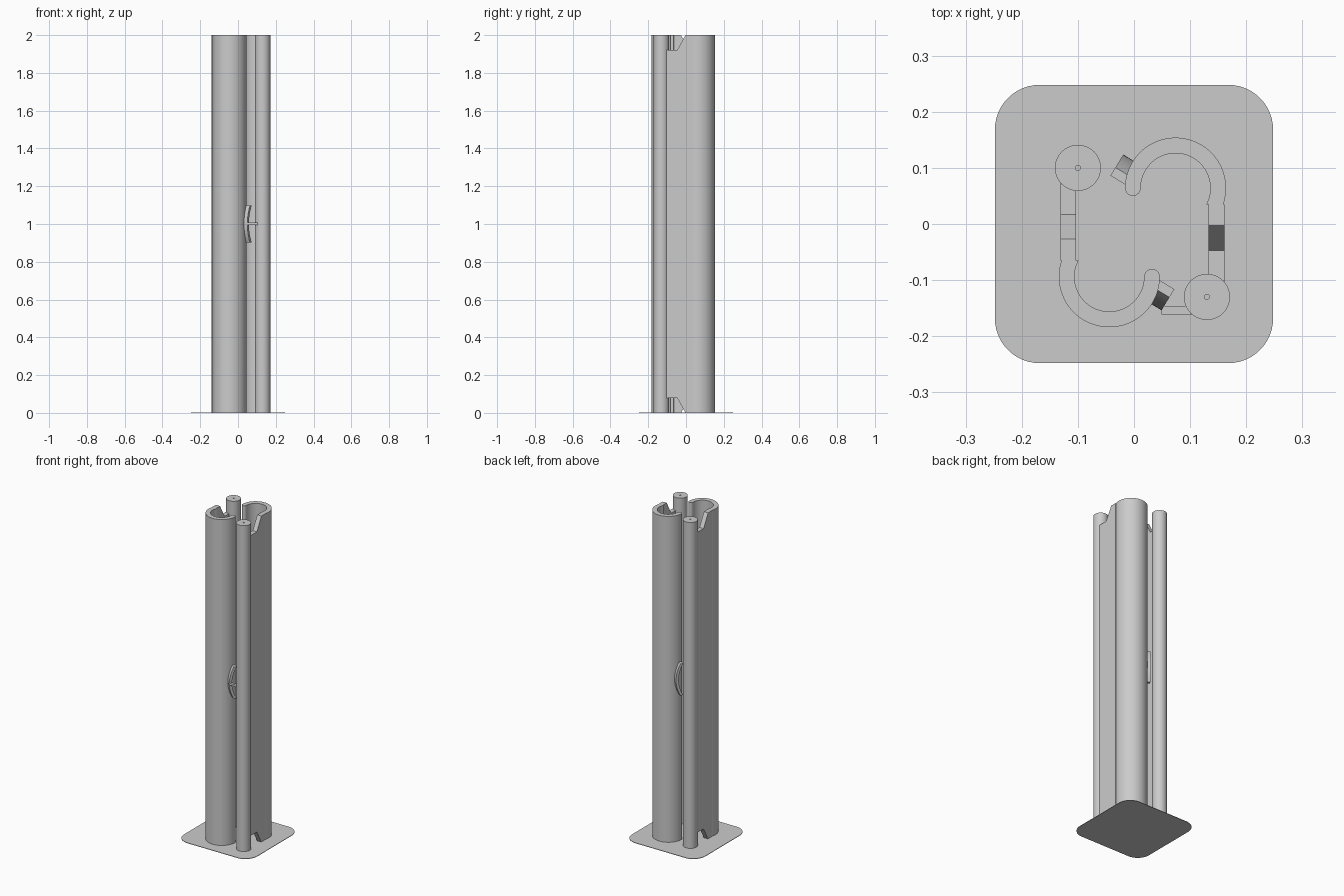
import bpy, bmesh, math
from mathutils import Matrix, Vector

cube = bpy.data.objects.get("Cube")
if cube:
    bpy.data.objects.remove(cube, do_unlink=True)

GREY = (0.6, 0.6, 0.6, 1)
grey = bpy.data.materials.new("light_grey")
grey.use_nodes = True
grey.diffuse_color = GREY
grey.node_tree.nodes["Principled BSDF"].inputs["Base Color"].default_value = GREY

X, Y, Z = Vector((1, 0, 0)), Vector((0, 1, 0)), Vector((0, 0, 1))
HEIGHT = 2.0
# the two halves are half-turn copies about this point
PIVOT = Vector((0.015, -0.015, 0))
TURN = Matrix.Translation(PIVOT) @ Matrix.Rotation(math.pi, 4, 'Z') @ Matrix.Translation(-PIVOT)


def finish(name, bm, turn):
    if turn:
        bm.transform(TURN)
    bmesh.ops.recalc_face_normals(bm, faces=bm.faces)
    mesh = bpy.data.meshes.new(name)
    bm.to_mesh(mesh)
    bm.free()
    mesh.materials.append(grey)
    obj = bpy.data.objects.new(name, mesh)
    bpy.context.collection.objects.link(obj)
    bpy.ops.object.select_all(action='DESELECT')
    obj.select_set(True)
    bpy.context.view_layer.objects.active = obj
    bpy.ops.object.shade_smooth_by_angle(angle=math.radians(30))
    return obj


def prism(name, outline, origin, u, v, sweep, turn=False):
    """Outline in the u, v plane, extruded along the sweep vector."""
    bm = bmesh.new()
    face = bm.faces.new([bm.verts.new(origin + u * a + v * b) for a, b in outline])
    new = bmesh.ops.extrude_face_region(bm, geom=[face])["geom"]
    bmesh.ops.translate(bm, vec=sweep, verts=[g for g in new if isinstance(g, bmesh.types.BMVert)])
    return finish(name, bm, turn)


def arc(cx, cy, r, start, end, steps):
    angles = [math.radians(start + (end - start) * i / steps) for i in range(steps + 1)]
    return [(cx + r * math.cos(a), cy + r * math.sin(a)) for a in angles]


def pole(name, turn):
    # round post with a small centre hole in each end
    bm = bmesh.new()
    bmesh.ops.create_cone(bm, cap_ends=True, segments=48, radius1=0.041, radius2=0.041,
                          depth=HEIGHT, matrix=Matrix.Translation((0.13, -0.13, HEIGHT / 2)))
    caps = [f for f in bm.faces if abs(f.normal.z) > 0.9]
    for cap in caps:
        inward = -cap.normal.copy()
        bmesh.ops.inset_region(bm, faces=[cap], thickness=0.0365)
        new = bmesh.ops.extrude_face_region(bm, geom=[cap])["geom"]
        bmesh.ops.translate(bm, vec=inward * 0.03,
                            verts=[g for g in new if isinstance(g, bmesh.types.BMVert)])
        bmesh.ops.delete(bm, geom=[cap], context='FACES_ONLY')
    finish(name, bm, turn)


# base plate with rounded corners
corner, side = 0.08, 0.248 - 0.08
plate = []
for i, (sx, sy) in enumerate([(1, 1), (-1, 1), (-1, -1), (1, -1)]):
    plate += arc(sx * side, sy * side, corner, 90 * i, 90 * i + 90, 12)
prism("base_plate", plate, Vector(), X, Y, Z * 0.003)

# curved hook section with a rounded tip
hook = (arc(0.074, 0.064, 0.09, -20, 180, 48)
        + arc(-0.002, 0.064, 0.014, 180, 360, 12)[1:-1]
        + arc(0.074, 0.064, 0.062, 180, -28, 48))

# flat wall, notched at top and bottom beside the pole
NOTCH = 0.08
wall = [(-0.13, NOTCH), (-0.047, NOTCH), (-0.003, 0), (0.035, 0),
        (0.035, HEIGHT), (-0.003, HEIGHT), (-0.047, HEIGHT - NOTCH), (-0.13, HEIGHT - NOTCH)]

# bowed pull handle, thin crescent strip seen from its side
along = Vector((0.52, 0.854, 0))
outward = Vector((-0.854, 0.52, 0))
handle_at = Vector((-0.0305, 0.105, 1.0))


def bow(end, middle, half, steps=16):
    ts = [-1 + 2 * i / steps for i in range(steps + 1)]
    return [(middle + (end - middle) * t * t, half * t) for t in ts]


handle = bow(-0.005, 0.022, 0.097) + bow(-0.022, 0.006, 0.097)[::-1]

for label, turn in (("right", True), ("left", False)):
    pole(label + "_pole", turn)
    prism(label + "_hook", hook, Vector(), X, Y, Z * HEIGHT, turn)
    prism(label + "_wall", wall, X * 0.133, Y, Z, X * 0.028, turn)
    prism(label + "_handle", handle, handle_at - outward * 0.04, along, Z, outward * 0.04, turn)

# latch bar between handle and pole
prism("latch_bar", [(0.049, -0.161), (0.12, -0.161), (0.12, -0.146), (0.049, -0.146)],
      Z * 0.996, X, Y, Z * 0.012)
